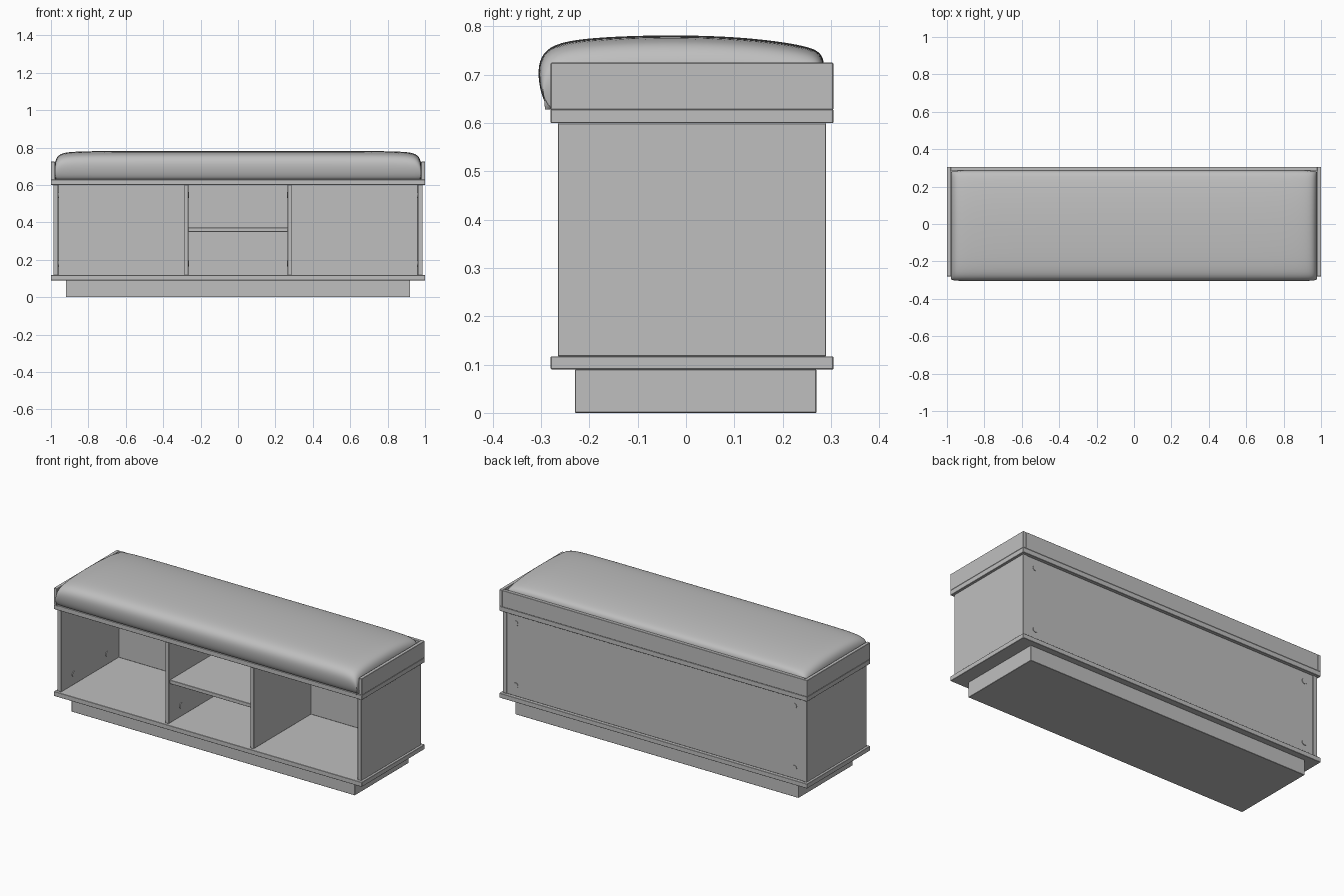
import bpy, bmesh, math
from mathutils import Matrix

if "Cube" in bpy.data.objects:
    bpy.data.objects.remove(bpy.data.objects["Cube"])

grey = bpy.data.materials.new("plain grey")
grey.diffuse_color = (0.52, 0.52, 0.52, 1)
grey.use_nodes = True
grey.node_tree.nodes["Principled BSDF"].inputs["Base Color"].default_value = grey.diffuse_color


def finish(name, bm):
    bmesh.ops.recalc_face_normals(bm, faces=bm.faces)
    me = bpy.data.meshes.new(name)
    bm.to_mesh(me)
    bm.free()
    me.materials.append(grey)
    ob = bpy.data.objects.new(name, me)
    bpy.context.collection.objects.link(ob)
    return ob


def board(name, x0, x1, y0, y1, z0, z1, bevel=0.0015):
    bm = bmesh.new()
    bmesh.ops.create_cube(bm, size=1)
    for v in bm.verts:
        v.co = ((x0 + x1) / 2 + v.co.x * (x1 - x0),
                (y0 + y1) / 2 + v.co.y * (y1 - y0),
                (z0 + z1) / 2 + v.co.z * (z1 - z0))
    ob = finish(name, bm)
    mod = ob.modifiers.new("soft edges", 'BEVEL')
    mod.width = bevel
    mod.segments = 1
    return ob


def cap(name, loc, axis):
    # thin round screw cover, lying along the given axis
    rot = Matrix.Rotation(math.pi / 2, 4, 'Y' if axis == 'X' else 'X')
    bm = bmesh.new()
    bmesh.ops.create_cone(bm, cap_ends=True, segments=16, radius1=0.016,
                          radius2=0.016, depth=0.008,
                          matrix=Matrix.Translation(loc) @ rot)
    finish(name, bm)


# Carcass
board("plinth", -0.92, 0.92, -0.23, 0.27, 0, 0.09)
board("bottom_board", -1, 1, -0.28, 0.305, 0.09, 0.117)
board("top_board", -1, 1, -0.28, 0.305, 0.60, 0.628)
board("back_panel", -0.962, 0.962, 0.268, 0.287, 0.117, 0.60)
board("middle_shelf", -0.265, 0.265, -0.255, 0.268, 0.349, 0.371)
board("back_rail", -0.98, 0.98, 0.285, 0.305, 0.628, 0.725)

# Mirrored uprights, rails and screw covers
for s, side in ((-1, "left"), (1, "right")):
    def upright(name, a, b, *rest):
        board(side + name, min(s * a, s * b), max(s * a, s * b), *rest)
    upright("_side_panel", 0.962, 0.987, -0.265, 0.29, 0.117, 0.60)
    upright("_divider", 0.265, 0.287, -0.265, 0.268, 0.117, 0.60)
    upright("_side_rail", 0.98, 1.0, -0.28, 0.305, 0.628, 0.725)
    for z in (0.18, 0.545):
        cap(side + "_back_screw_cover", (s * 0.905, 0.286, z), 'Y')
        for y in (-0.15, 0.16):
            cap(side + "_panel_screw_cover", (s * 0.962, y, z), 'X')
            cap(side + "_divider_screw_cover", (s * 0.265, y, z), 'X')

# Cushion: side profile (y, z) swept along x, sinking at both ends
profile = [(-0.27, 0.628), (-0.286, 0.63), (-0.301, 0.66), (-0.308, 0.71),
           (-0.298, 0.745), (-0.265, 0.768), (-0.18, 0.778), (-0.05, 0.7825),
           (0.08, 0.780), (0.18, 0.771), (0.25, 0.759), (0.28, 0.747),
           (0.288, 0.72), (0.286, 0.66), (0.28, 0.628), (0.1, 0.628),
           (-0.1, 0.628)]
half = [(0.3, 1, 1), (0.7, 1, 1), (0.86, 0.985, 1), (0.93, 0.945, 0.997),
        (0.96, 0.86, 0.99), (0.976, 0.70, 0.975), (0.98, 0.45, 0.965),
        (0.976, 0.15, 0.958), (0.972, 0, 0.955)]
stations = [(-x, h, w) for x, h, w in reversed(half)] + half
bm = bmesh.new()
loops = [[bm.verts.new((x, -0.01 + (y + 0.01) * w, 0.628 + (z - 0.628) * h))
          for y, z in profile] for x, h, w in stations]
n = len(profile)
for a, b in zip(loops, loops[1:]):
    for i in range(n):
        j = (i + 1) % n
        bm.faces.new((a[i], a[j], b[j], b[i]))
cushion = finish("cushion", bm)
cushion.data.shade_smooth()
sub = cushion.modifiers.new("rounding", 'SUBSURF')
sub.levels = sub.render_levels = 2
